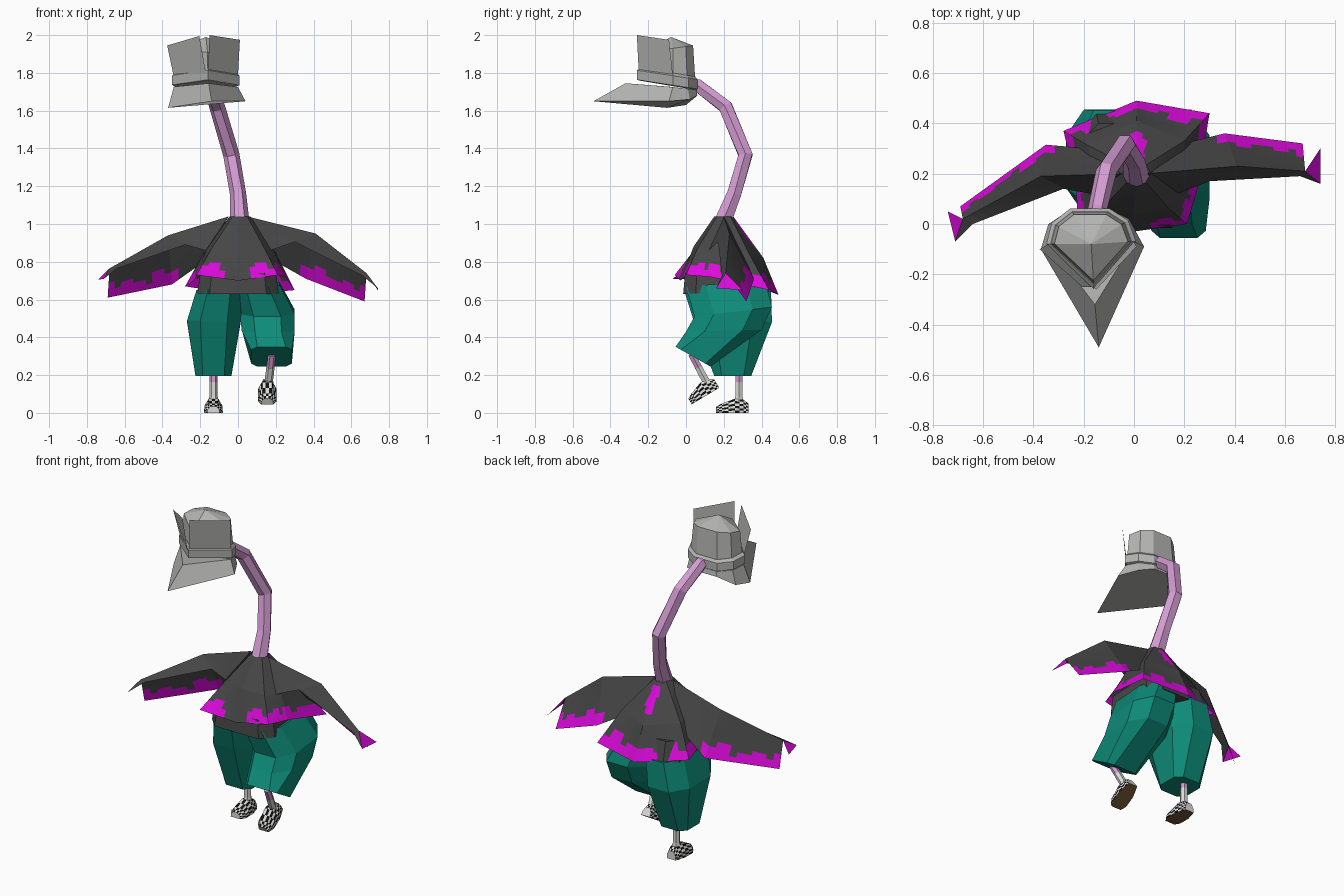
import bpy, bmesh, math
from mathutils import Vector, Matrix

if "Cube" in bpy.data.objects:
    bpy.data.objects.remove(bpy.data.objects["Cube"])


def material(name, r, g, b):
    m = bpy.data.materials.new(name)
    m.diffuse_color = (r, g, b, 1)
    m.use_nodes = True
    m.node_tree.nodes["Principled BSDF"].inputs["Base Color"].default_value = m.diffuse_color
    return m


GRAY = material("hat gray", 0.46, 0.46, 0.45)
PINK = material("skin pink", 0.66, 0.33, 0.65)
DARK = material("jacket charcoal", 0.062, 0.062, 0.062)
MAGENTA = material("trim magenta", 0.72, 0.003, 0.72)
TEAL = material("trouser teal", 0.004, 0.26, 0.19)
WHITE = material("sock white", 0.72, 0.72, 0.70)
BLACK = material("check black", 0.005, 0.005, 0.005)
BROWN = material("sole brown", 0.16, 0.085, 0.03)


def finish(name, bm, mats):
    bmesh.ops.remove_doubles(bm, verts=bm.verts, dist=0.0005)
    bmesh.ops.recalc_face_normals(bm, faces=bm.faces)
    me = bpy.data.meshes.new(name)
    bm.to_mesh(me)
    bm.free()
    for m in mats:
        me.materials.append(m)
    ob = bpy.data.objects.new(name, me)
    bpy.context.collection.objects.link(ob)
    return ob


def loft(name, rows, mats, nu=1, nv=1, closed=True, caps=False, rule=None):
    """Surface through rows of points; rule(height, column, centre) picks the material."""
    rows = [[Vector(p) for p in r] for r in rows]
    n = len(rows[0])
    cols = (n if closed else n - 1) * nu
    count = cols if closed else cols + 1

    def fine(row):
        return [row[i // nu % n].lerp(row[(i // nu + 1) % n], (i % nu) / nu)
                for i in range(count)]

    dense = [fine(r) for r in rows]
    levels = []
    for a, b in zip(dense, dense[1:]):
        levels += [[p.lerp(q, k / nv) for p, q in zip(a, b)] for k in range(nv)]
    levels.append(dense[-1])
    bm = bmesh.new()
    vs = [[bm.verts.new(p) for p in lv] for lv in levels]
    for j in range(len(vs) - 1):
        for i in range(cols):
            k = (i + 1) % count
            f = bm.faces.new((vs[j][i], vs[j][k], vs[j + 1][k], vs[j + 1][i]))
            if rule:
                f.material_index = rule((j + 0.5) / nv, i, f.calc_center_median())
    if caps:
        bm.faces.new(vs[0])
        bm.faces.new(vs[-1])
    return finish(name, bm, mats)


def tube(name, pts, radii, mat, sides=6):
    pts = [Vector(p) for p in pts]
    rings = []
    for i, p in enumerate(pts):
        t = (pts[min(i + 1, len(pts) - 1)] - pts[max(i - 1, 0)]).normalized()
        u = (Vector((1, 0, 0)) - t * t.x).normalized()
        w = t.cross(u)
        rings.append([p + radii[i] * (u * math.cos(a) + w * math.sin(a))
                      for a in (math.tau * k / sides for k in range(sides))])
    return loft(name, rings, [mat], caps=True)


# --- hat: brim, band, crown share one outline, pointed at the front ---
outline = [(-.16, -.25), (.0, -.07), (-.03, .01), (-.10, .055),
           (-.25, .055), (-.32, .0), (-.34, -.08)]
hat_mid = Vector((-.17, -.07))


def hat_ring(z, scale, tilt=0.0):
    return [(hat_mid.x + (x - hat_mid.x) * scale, hat_mid.y + (y - hat_mid.y) * scale,
             z - tilt * (y + .07)) for x, y in outline]


brim_edge = [(-.14, -.49, 1.65), (.04, -.09, 1.65), (-.02, .02, 1.66), (-.10, .06, 1.68),
             (-.25, .06, 1.68), (-.34, .0, 1.63), (-.37, -.10, 1.615)]
brim_top = hat_ring(1.725, 1.0, .12)
brim_top[0] = (-.155, -.32, 1.745)
loft("hat_brim", [brim_edge, brim_top], [GRAY], caps=True)
loft("hat_band", [hat_ring(1.73, .97, .16), hat_ring(1.735, 1.05, .16),
                  hat_ring(1.785, 1.05, .16), hat_ring(1.80, .95, .16)], [GRAY], caps=True)
loft("hat_crown", [hat_ring(1.78, .95, .1), hat_ring(1.93, .86, -.12),
                   [(-.17, -.08, 1.99)] * 7], [GRAY])
# upright front panels with a notch between them
loft("hat_panel_right", [[(-.16, -.25, 1.80), (.0, -.07, 1.79)],
                         [(-.15, -.26, 2.0), (.01, -.09, 1.975)]], [GRAY], closed=False)
loft("hat_panel_left", [[(-.17, -.25, 1.80), (-.34, -.08, 1.78)],
                        [(-.205, -.25, 1.995), (-.375, -.10, 1.945)]], [GRAY], closed=False)

# --- neck ---
tube("neck", [(.01, .19, 1.0), (.0, .255, 1.16), (-.035, .315, 1.365),
              (-.11, .21, 1.62), (-.145, .06, 1.735), (-.15, .0, 1.74)],
     [.052, .043, .043, .042, .038, .036], PINK)

# --- jacket body: hem, chest and collar rings, jagged trim along the hem ---
TEETH = (.55, .55, .38, .62, .62, .30, .42, .42)


def body_rule(h, col, c):
    if abs(c.x - .015) < .03 and .26 < c.y < .37 and c.z > .87:
        return 1
    if abs(c.x) < .06 and c.y < .1:
        return 0
    return int(h < TEETH[col % 8] * (.9 if c.y < .1 else .75))


hem = [(0, -.03, .70), (.21, .0, .73), (.25, .13, .72), (.30, .44, .65),
       (.01, .49, .625), (-.28, .37, .67), (-.23, .15, .70), (-.22, -.06, .73)]
chest = [(0, .04, .88), (.14, .06, .87), (.19, .15, .86), (.20, .33, .85),
         (.01, .41, .82), (-.18, .31, .85), (-.17, .15, .86), (-.14, .05, .87)]
collar = [(.01 + .055 * math.sin(a), .2 - .05 * math.cos(a), 1.04)
          for a in (math.tau * k / 8 for k in range(8))]
loft("jacket_body", [hem, chest, collar], [DARK, MAGENTA], nu=6, nv=8, rule=body_rule)

# --- draped sleeves: back edge, ridge, front edge, and a cuff tip ---
sleeves = {
    "right": ([(.20, .32, .80), (.36, .36, .71), (.67, .32, .59)],
              [(.05, .20, 1.04), (.41, .23, .95), (.68, .21, .74)],
              [(.17, .12, .86), (.30, .17, .905), (.66, .19, .725)],
              (.74, .16, .66), (.74, .30, .65)),
    "left": ([(-.18, .30, .80), (-.35, .315, .68), (-.69, .07, .61)],
             [(-.05, .20, 1.04), (-.37, .19, .94), (-.68, .02, .765)],
             [(-.17, .12, .86), (-.28, .14, .89), (-.64, .0, .765)],
             (-.71, -.07, .71), (-.74, .05, .705)),
}


def sleeve_rule(h, col, c):
    return int(h < TEETH[col % 8] * (.15 + abs(c.x)) and abs(c.x) > .32)


for side, (back, ridge, front, tip_a, tip_b) in sleeves.items():
    loft(side + "_sleeve", [back, ridge, front], [DARK, MAGENTA], nu=10, nv=8,
         closed=False, rule=sleeve_rule)
    bm = bmesh.new()
    r, f, a, b = (bm.verts.new(p) for p in (ridge[-1], front[-1], tip_a, tip_b))
    bm.faces.new((f, r, a))
    bm.faces.new((r, a, b)).material_index = 1
    finish(side + "_cuff_tip", bm, [DARK, MAGENTA])


# --- rings for shirt and trousers: octagon between a front and a back (y, z) ---
def oct_ring(x0, x1, front, back, c=.5):
    f, b = Vector(front), Vector(back)
    cx, hx = (x0 + x1) / 2, (x1 - x0) / 2
    out = []
    for sx, sy in ((-c, -1), (c, -1), (1, -c), (1, c), (c, 1), (-c, 1), (-1, c), (-1, -c)):
        p = f.lerp(b, (sy + 1) / 2)
        out.append((cx + hx * sx, p.x, p.y))
    return out


loft("shirt", [oct_ring(-.215, .215, (-.015, .63), (.44, .64), .7),
               oct_ring(-.20, .20, (-.005, .74), (.40, .76), .7)], [DARK], caps=True)
loft("left_trouser_leg", [oct_ring(-.22, .02, (-.01, .65), (.45, .65)),
                          oct_ring(-.27, .015, (.04, .49), (.455, .48)),
                          oct_ring(-.225, -.035, (.15, .195), (.345, .195), .6)],
     [TEAL], caps=True)
loft("right_trouser_leg", [oct_ring(-.02, .22, (.0, .67), (.42, .70)),
                           oct_ring(.01, .30, (.045, .51), (.455, .56)),
                           oct_ring(.02, .30, (.0, .43), (.40, .44)),
                           oct_ring(.07, .285, (-.055, .35), (.13, .245), .7)],
     [TEAL], caps=True)

# --- legs, socks and checkered shoes ---
legs = {"left": ((-.13, .28, .24), (-.13, .28, .05), (-.13, .26, 0), 0),
        "right": ((.18, .03, .31), (.16, .12, .14), (.155, .116, .097), 31)}
SHOE = [(-.10, .032, .035), (-.07, .05, .05), (0, .05, .075), (.045, .038, .07), (.07, .03, .05)]


def shoe_rule(h, col, c):
    if col in (0, 1, 2):
        return 2
    return (int(h * 2) + col) % 2


for side, (top, ankle, foot, pitch) in legs.items():
    t, a = Vector(top), Vector(ankle)
    tube(side + "_leg", [t, t.lerp(a, .45)], [.021, .021], PINK)
    tube(side + "_sock", [t.lerp(a, .4), t.lerp(a, .8), a], [.022, .022, .03], WHITE)
    place = Matrix.Translation(foot) @ Matrix.Rotation(math.radians(pitch), 4, 'X')
    rings = [[place @ Vector((x * w, y, z * h)) for x, z in
              ((-1, 0), (1, 0), (.95, .5), (.5, 1), (-.5, 1), (-.95, .5))]
             for y, w, h in SHOE]
    loft(side + "_shoe", rings, [WHITE, BLACK, BROWN], nu=3, nv=2, caps=True, rule=shoe_rule)
